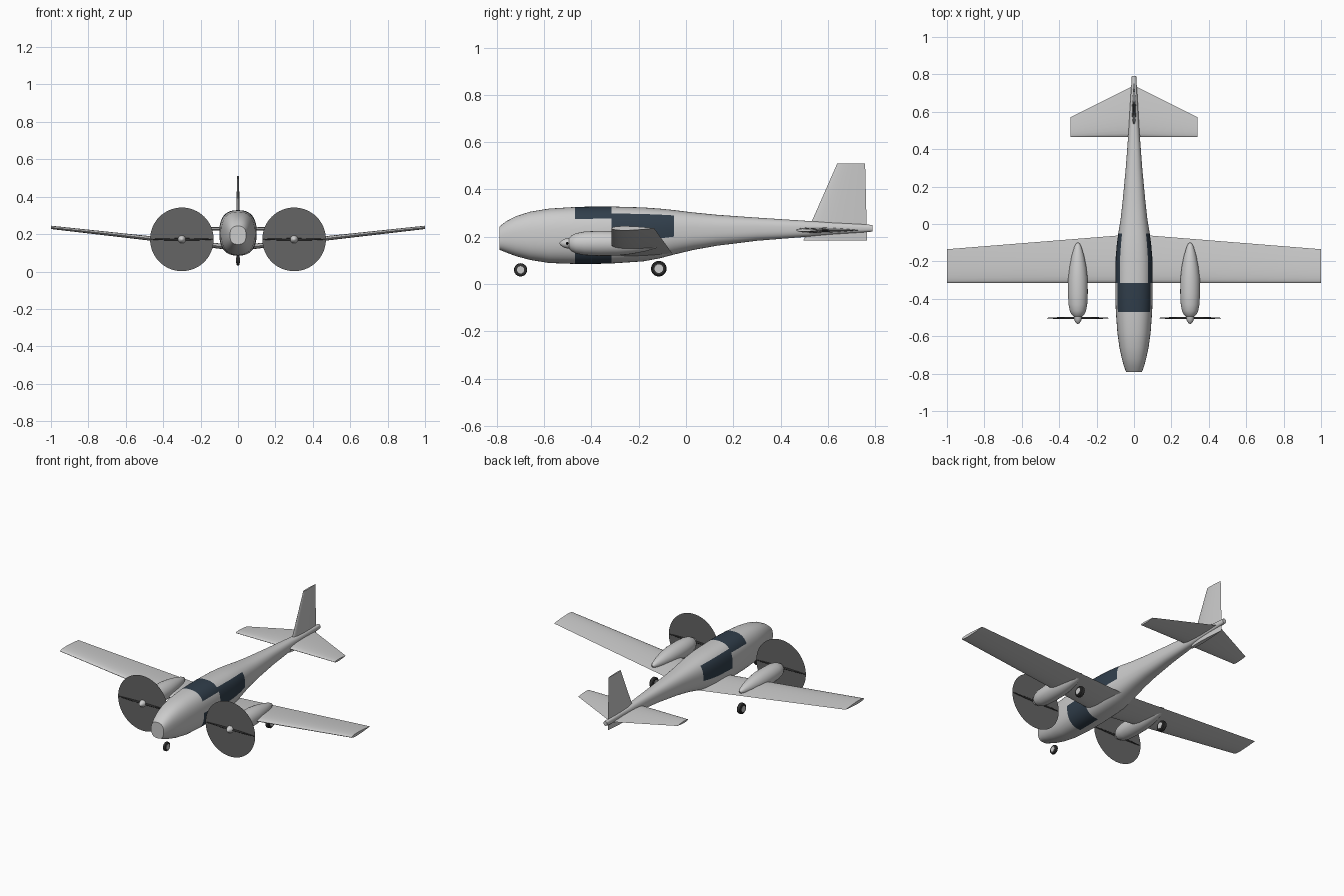
import bpy, bmesh, math
from mathutils import Vector

if "Cube" in bpy.data.objects:
    bpy.data.objects.remove(bpy.data.objects["Cube"], do_unlink=True)


def material(name, colour):
    mat = bpy.data.materials.new(name)
    mat.use_nodes = True
    mat.diffuse_color = (*colour, 1)
    mat.node_tree.nodes["Principled BSDF"].inputs["Base Color"].default_value = (*colour, 1)
    return mat


BODY = material("pale grey paint", (0.6, 0.6, 0.6))
GLASS = material("dark blue glass", (0.03, 0.048, 0.07))
DISC = material("propeller blur grey", (0.13, 0.13, 0.13))
DARK = material("blade and tyre black", (0.03, 0.03, 0.03))


def finish(name, bm, *mats):
    """Turn a bmesh into a smooth-shaded object with the given materials."""
    bmesh.ops.recalc_face_normals(bm, faces=bm.faces)
    mesh = bpy.data.meshes.new(name)
    bm.to_mesh(mesh)
    bm.free()
    for mat in mats:
        mesh.materials.append(mat)
    obj = bpy.data.objects.new(name, mesh)
    bpy.context.collection.objects.link(obj)
    bpy.ops.object.select_all(action="DESELECT")
    obj.select_set(True)
    bpy.context.view_layer.objects.active = obj
    bpy.ops.object.shade_smooth_by_angle(angle=math.radians(35))
    return obj


def loft(name, rings, *mats, paint=None):
    """Skin closed rings; paint(ring, segment) gives the material index."""
    bm = bmesh.new()
    loops = [[bm.verts.new(p) for p in ring] for ring in rings]
    count = len(loops[0])
    for r in range(len(loops) - 1):
        for s in range(count):
            t = (s + 1) % count
            face = bm.faces.new((loops[r][s], loops[r][t], loops[r + 1][t], loops[r + 1][s]))
            if paint:
                face.material_index = paint(r, s)
    bm.faces.new(loops[0])
    bm.faces.new(loops[-1])
    return finish(name, bm, *mats)


def oval(centre, half_width, half_height, count, power=1.0):
    """Rounded section facing along y."""
    ring = []
    for s in range(count):
        a = math.tau * s / count
        c, d = math.cos(a), math.sin(a)
        ring.append(centre + Vector((half_width * math.copysign(abs(c) ** power, c), 0,
                                     half_height * math.copysign(abs(d) ** power, d))))
    return ring


def airfoil(lead, trail, thickness, normal):
    """Symmetric aerofoil section between a leading and a trailing point."""
    lead, trail, normal = Vector(lead), Vector(trail), Vector(normal)
    steps, ring = 12, []
    for i in range(2 * steps):
        a = math.pi * i / steps
        t = (1 - math.cos(a)) / 2
        half = thickness * (1.48 * math.sqrt(t) - 0.63 * t - 1.76 * t**2 + 1.42 * t**3 - 0.51 * t**4)
        side = 1 if i <= steps else -1
        ring.append(lead.lerp(trail, t) + normal * half * side)
    return ring


# Fuselage: y, top, bottom, half width
stations = [
    (-.79, .243, .145, .043), (-.76, .266, .133, .054), (-.72, .287, .118, .065),
    (-.66, .306, .102, .078), (-.58, .319, .089, .089), (-.47, .326, .085, .097),
    (-.39, .328, .085, .1), (-.315, .328, .087, .1), (-.18, .324, .096, .098),
    (-.11, .319, .109, .092), (-.05, .313, .125, .084), (.03, .303, .144, .071),
    (.13, .293, .162, .06), (.3, .281, .183, .044), (.5, .268, .199, .029),
    (.65, .259, .211, .02), (.79, .25, .222, .012)]
SEGMENTS = 48


def window_rule(r, s):
    y = (stations[r][0] + stations[r + 1][0]) / 2
    height = s if s < SEGMENTS // 4 else SEGMENTS // 2 - 1 - s
    if height < -SEGMENTS // 4:
        height += SEGMENTS
    if -.47 < y < -.315:          # windscreen wraps over the top
        return int(height >= 4)
    if -.315 < y < -.05:          # side windows
        return int(-1 <= height < 6 or s == SEGMENTS - 1)
    return 0


loft("fuselage", [oval(Vector((0, y, (top + low) / 2)), w, (top - low) / 2, SEGMENTS, .8)
                  for y, top, low, w in stations], BODY, GLASS, paint=window_rule)

# Wing with dihedral and swept trailing edge
up = (0, 0, 1)
loft("wing", [airfoil((x, -.315, z), (x, trail, z), thick, up) for x, z, trail, thick in
              ((-1, .236, -.135, .018), (0, .125, -.055, .03), (1, .236, -.135, .018))], BODY)

# Tailplane and fin
loft("tailplane", [airfoil((x, .465, .228), (x, trail, .228), thick, up) for x, trail, thick in
                   ((-.34, .57, .012), (0, .74, .024), (.34, .57, .012))], BODY)
loft("fin", [airfoil((0, lead, z), (0, trail, z), thick, (1, 0, 0)) for z, lead, trail, thick in
             ((.185, .497, .766, .024), (.51, .64, .758, .01))], BODY)

AXIS = .172
nacelle_profile = [(-.495, .022), (-.485, .033), (-.465, .043), (-.43, .05), (-.37, .053),
                   (-.29, .052), (-.23, .045), (-.17, .033), (-.125, .02), (-.105, .01), (-.1, .003)]
spinner_profile = [(-.535, .002), (-.531, .008), (-.522, .015), (-.51, .02), (-.494, .022)]


def wheel(name, x, y, z, radius, half_width):
    """Rounded tyre with a pale hub."""
    for part, mat, size, profile in (
            ("tyre", DARK, 1, ((-1, .62), (-1, .8), (-.7, .95), (0, 1), (.7, .95), (1, .8), (1, .62))),
            ("hub", BODY, 1.08, ((-1, .3), (-1, .55), (1, .55), (1, .3)))):
        rings = [[Vector((x + half_width * size * w, y + radius * r * math.cos(math.tau * s / 24),
                          z + radius * r * math.sin(math.tau * s / 24))) for s in range(24)]
                 for w, r in profile]
        loft(name + "_" + part, rings, mat)


wheel("nose_wheel", 0, -.7, .06, .028, .009)
for side, label in ((1, "left"), (-1, "right")):
    x = side * .3
    # Engine nacelle and spinner
    for part, profile in (("nacelle", nacelle_profile), ("spinner", spinner_profile)):
        loft(label + "_" + part, [oval(Vector((x, y, AXIS)), r, r, 24) for y, r in profile], BODY)

    # Spinning propeller disc
    bm = bmesh.new()
    bm.faces.new([bm.verts.new(p) for p in oval(Vector((x, -.503, AXIS)), .17, .17, 64)])
    finish(label + "_propeller_disc", bm, DISC)

    # Two slender blades in one spindle
    bm = bmesh.new()
    bmesh.ops.create_uvsphere(bm, u_segments=24, v_segments=12, radius=1)
    for v in bm.verts:
        v.co = Vector((x + v.co.x * .168, -.503 + v.co.y * .006, AXIS + v.co.z * .006))
    finish(label + "_propeller_blades", bm, DARK)

    wheel(label + "_main_wheel", x, -.115, .065, .033, .013)
